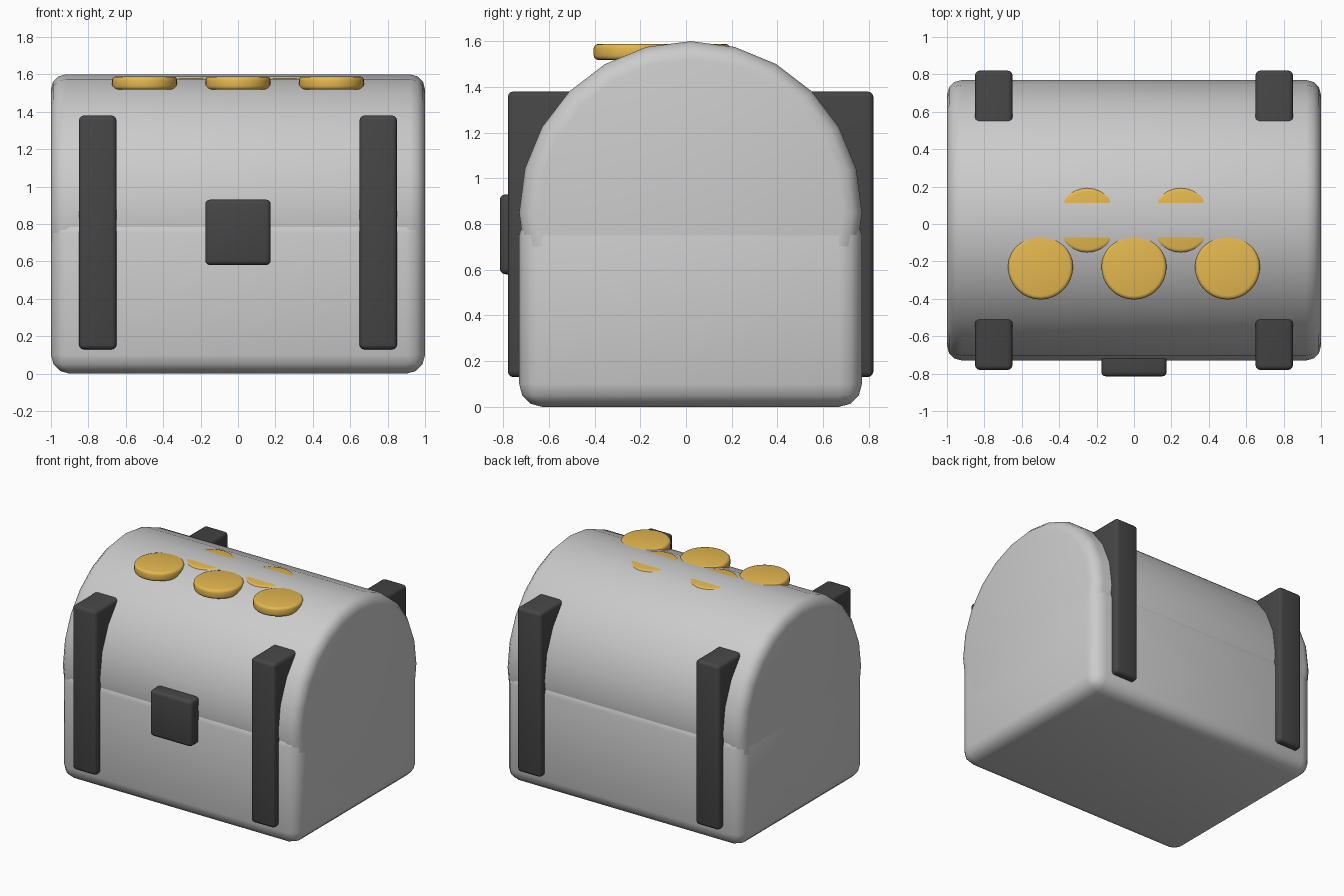
import bpy, math

if "Cube" in bpy.data.objects:
    bpy.data.objects.remove(bpy.data.objects["Cube"])

YC = 0.02  # depth centre of the chest body


def material(name, rgb):
    m = bpy.data.materials.new(name)
    m.diffuse_color = (*rgb, 1)
    m.use_nodes = True
    m.node_tree.nodes["Principled BSDF"].inputs["Base Color"].default_value = m.diffuse_color
    return m


dark = material("dark_iron", (0.06, 0.06, 0.06))
gold = material("gold", (0.78, 0.48, 0.08))


def finish(name, bevel, segments, mat=None):
    ob = bpy.context.object
    ob.name = name
    bpy.ops.object.transform_apply(location=False, rotation=True, scale=True)
    mod = ob.modifiers.new("bevel", 'BEVEL')
    mod.width, mod.segments = bevel, segments
    mod.limit_method, mod.angle_limit = 'ANGLE', math.radians(30)
    if mat:
        ob.data.materials.append(mat)
    bpy.ops.object.modifier_apply(modifier=mod.name)
    bpy.ops.object.shade_smooth_by_angle(angle=math.radians(35))
    return ob


def box(name, lo, hi, bevel, segments, mat=None):
    bpy.ops.mesh.primitive_cube_add(size=1, location=[(a + b) / 2 for a, b in zip(lo, hi)])
    bpy.context.object.scale = [b - a for a, b in zip(lo, hi)]
    return finish(name, bevel, segments, mat)


# chest base
box("chest_base", (-1, YC - 0.75, 0), (1, YC + 0.75, 0.85), 0.1, 3)

# barrel lid
bpy.ops.mesh.primitive_cylinder_add(vertices=24, radius=0.75, depth=2,
                                    location=(0, YC, 0.85), rotation=(0, math.pi / 2, 0))
finish("barrel_lid", 0.08, 3)

# iron straps passing through the chest, front to back
for side, x in (("left", -0.75), ("right", 0.75)):
    box(side + "_strap", (x - 0.1, YC - 0.8, 0.13), (x + 0.1, YC + 0.8, 1.38), 0.025, 3, dark)

# lock plate
box("lock", (-0.175, -0.815, 0.58), (0.175, -0.665, 0.93), 0.025, 3, dark)

# coins: front row of three, back row of two half sunk in the lid
for i, (x, y) in enumerate([(-0.5, -0.23), (0, -0.23), (0.5, -0.23), (-0.25, YC), (0.25, YC)]):
    bpy.ops.mesh.primitive_cylinder_add(vertices=32, radius=0.174, depth=0.07, location=(x, y, 1.553))
    finish(f"coin_{i + 1}", 0.02, 3, gold)
